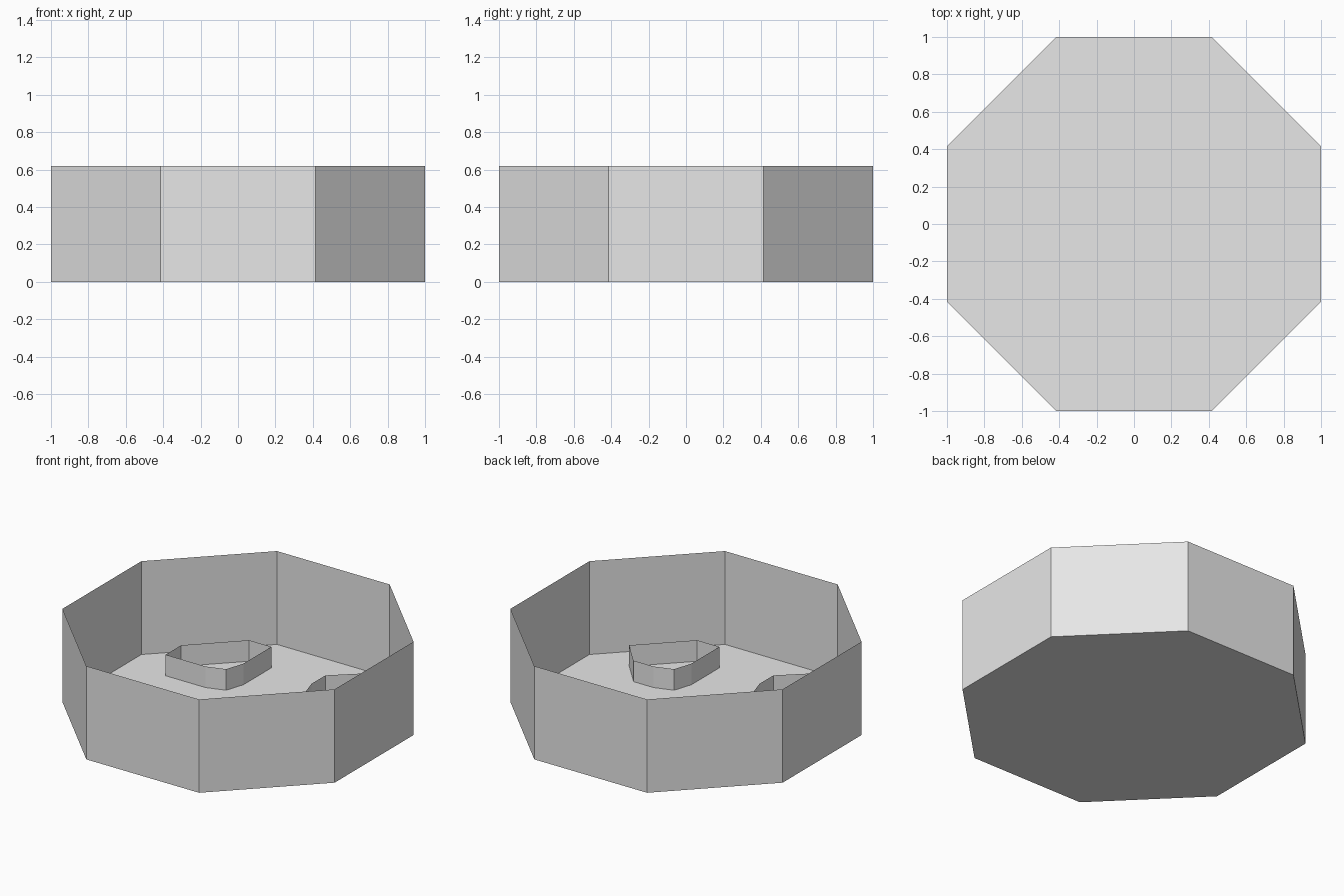
import bpy
import bmesh
import math

if "Cube" in bpy.data.objects:
    bpy.data.objects.remove(bpy.data.objects["Cube"])

grey = bpy.data.materials.new("plain grey")
grey.diffuse_color = (0.8, 0.8, 0.8, 1)
grey.use_nodes = True
grey.node_tree.nodes["Principled BSDF"].inputs["Base Color"].default_value = grey.diffuse_color


def thin_wall(name, outline, height, floor=False):
    """Closed, open-topped wall standing on z = 0, with an optional floor."""
    bm = bmesh.new()
    low = [bm.verts.new((x, y, 0)) for x, y in outline]
    high = [bm.verts.new((x, y, height)) for x, y in outline]
    n = len(outline)
    for i in range(n):
        j = (i + 1) % n
        bm.faces.new((low[i], low[j], high[j], high[i]))
    if floor:
        bm.faces.new(low[::-1])
    mesh = bpy.data.meshes.new(name)
    bm.to_mesh(mesh)
    bm.free()
    mesh.materials.append(grey)
    obj = bpy.data.objects.new(name, mesh)
    bpy.context.collection.objects.link(obj)
    return obj


# Octagonal basin: outer wall and floor
radius = 1 / math.cos(math.pi / 8)
octagon = [(radius * math.cos(math.pi / 8 + i * math.pi / 4),
            radius * math.sin(math.pi / 8 + i * math.pi / 4)) for i in range(8)]
thin_wall("basin", octagon, 0.62, floor=True)

# Low planter rings, one per quadrant; three have a clipped corner
core = [(0.707, 0.25), (0.707, 0.414), (0.414, 0.707)]
inner = [(0.25, 0.414), (0.29, 0.29), (0.414, 0.25)]
clipped = core + [(0.25, 0.56)] + inner
full = core + [(0.25, 0.707)] + inner
for turn, name in enumerate(("back_right", "back_left", "front_left", "front_right")):
    ring = full if turn == 1 else clipped
    obj = thin_wall(name + "_planter", ring, 0.14)
    obj.rotation_euler.z = turn * math.pi / 2
